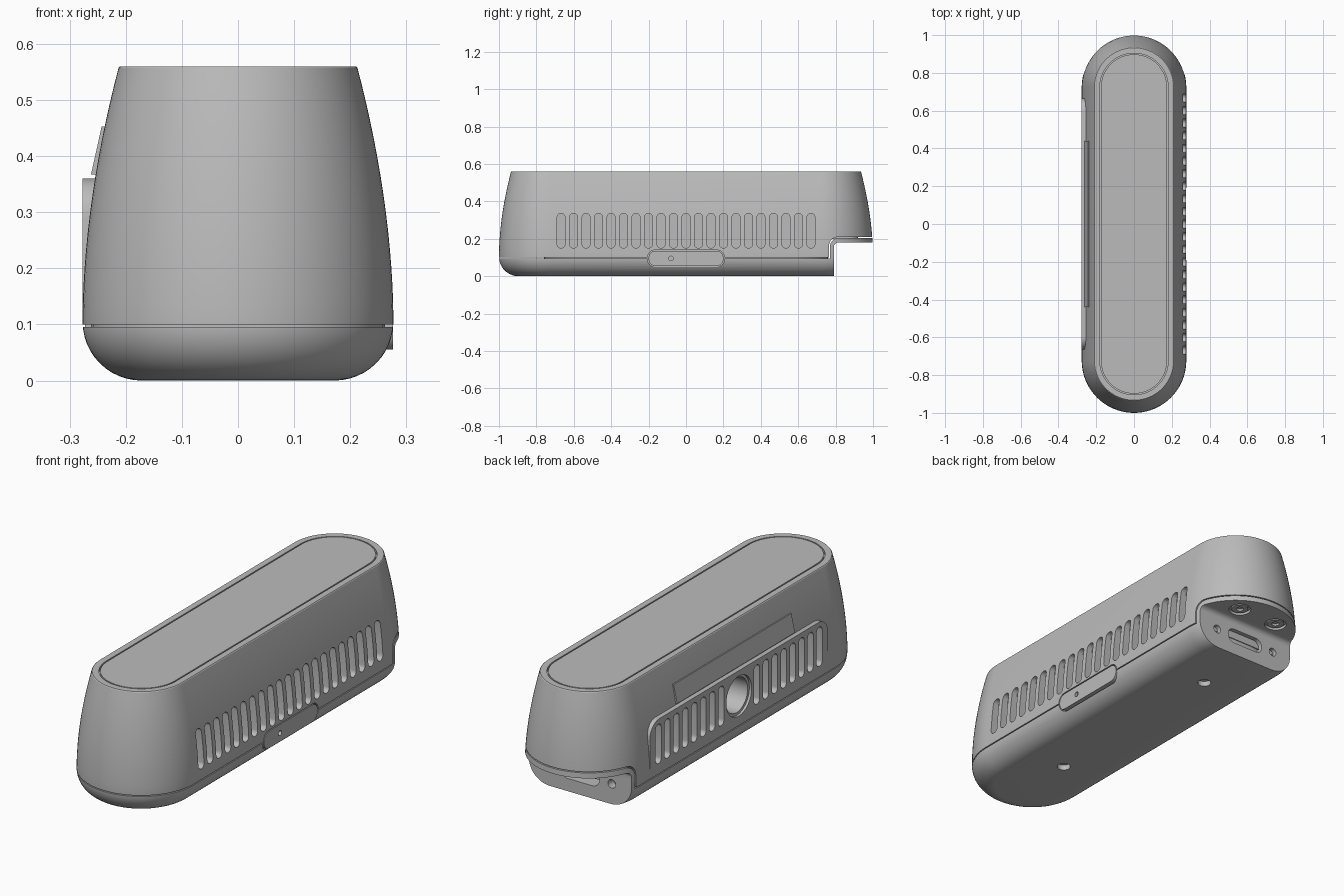
import bpy, bmesh, math

cube = bpy.data.objects.get("Cube")
if cube:
    bpy.data.objects.remove(cube, do_unlink=True)

grey = bpy.data.materials.new("neutral_grey")
grey.use_nodes = True
COLOUR = (0.5, 0.5, 0.5, 1)
grey.diffuse_color = COLOUR
grey.node_tree.nodes["Principled BSDF"].inputs["Base Color"].default_value = COLOUR

STRAIGHT = 0.723   # half length of the straight sides
TOP = 0.56


def make(name, bm):
    bmesh.ops.recalc_face_normals(bm, faces=bm.faces)
    mesh = bpy.data.meshes.new(name)
    bm.to_mesh(mesh)
    bm.free()
    mesh.materials.append(grey)
    obj = bpy.data.objects.new(name, mesh)
    bpy.context.collection.objects.link(obj)
    return obj


def loft(name, rings):
    bm = bmesh.new()
    loops = [[bm.verts.new(p) for p in ring] for ring in rings]
    n = len(loops[0])
    for a, b in zip(loops, loops[1:]):
        for i in range(n):
            j = (i + 1) % n
            bm.faces.new((a[i], a[j], b[j], b[i]))
    bm.faces.new(loops[0])
    bm.faces.new(loops[-1])
    return make(name, bm)


def prism(name, outline, axis, start, end):
    place = {"x": lambda u, v, a: (a, u, v),
             "y": lambda u, v, a: (u, a, v),
             "z": lambda u, v, a: (u, v, a)}[axis]
    return loft(name, [[place(u, v, a) for u, v in outline] for a in (start, end)])


def arc(cu, cv, r, a0, a1, n):
    return [(cu + r * math.cos(math.radians(a0 + (a1 - a0) * i / n)),
             cv + r * math.sin(math.radians(a0 + (a1 - a0) * i / n))) for i in range(n + 1)]


def rounded(cu, cv, hu, hv, r, n=8):
    r = min(r, hu - 0.0005, hv - 0.0005)
    pts = []
    for k, (su, sv) in enumerate(((1, 1), (-1, 1), (-1, -1), (1, -1))):
        pts += arc(cu + su * (hu - r), cv + sv * (hv - r), r, 90 * k, 90 * k + 90, n)
    return pts


def circle(cu, cv, r):
    return arc(cu, cv, r, 0, 360, 32)[:-1]


def stadium(r):
    return arc(0, STRAIGHT, r, 0, 180, 40) + arc(0, -STRAIGHT, r, 180, 360, 40)


def cut(targets, cutter):
    for obj in targets:
        mod = obj.modifiers.new("cut", "BOOLEAN")
        mod.operation, mod.solver, mod.object = "DIFFERENCE", "EXACT", cutter
        bpy.context.view_layer.update()
        graph = bpy.context.evaluated_depsgraph_get()
        mesh = bpy.data.meshes.new_from_object(obj.evaluated_get(graph))
        obj.modifiers.clear()
        obj.data = mesh
    bpy.data.objects.remove(cutter, do_unlink=True)


def shell(name):
    # bowl-shaped bottom edge, then walls leaning gently inward
    profile = [(x, z) for x, z in arc(0.172, 0.105, 0.105, -90, 0, 12)]
    for i in range(1, 15):
        t = i / 14
        profile.append((0.277 - 0.064 * t ** 1.85, 0.105 + (TOP - 0.108) * t))
    profile.append((0.210, TOP))
    return loft(name, [[(x, y, z) for x, y in stadium(r)] for r, z in profile])


def seam(y, low, high):
    corner = arc(y + 0.05, high - 0.05, 0.05, 180, 90, 8)
    return [(-1.3, low), (y, low)] + corner + [(1.3, high)]


# upper housing and base, parted by a narrow stepped seam
housing = shell("upper_housing")
base = shell("base")
cut([housing], prism("cutter", seam(0.764, 0.1, 0.21) + [(1.3, -0.3), (-1.3, -0.3)], "x", -0.5, 0.5))
cut([base], prism("cutter", seam(0.769, 0.095, 0.205) + [(1.3, 0.9), (-1.3, 0.9)], "x", -0.5, 0.5))

# rear notch under the overhang
cut([base], prism("cutter", rounded(1.09, -0.12, 0.3, 0.3, 0.025), "x", -0.5, 0.5))

# filler behind the seam
prism("seam_filler", rounded(0, 0, 0.262, 0.76, 0.2), "z", 0.08, 0.115)
prism("rear_seam_filler", rounded(0, 0.84, 0.17, 0.08, 0.05), "z", 0.2, 0.215)

# top lid in a thin groove
cut([housing], prism("cutter", stadium(0.181), "z", TOP - 0.014, TOP + 0.1))
prism("top_lid", stadium(0.175), "z", TOP - 0.02, TOP)

# flat panel on the right side, rounded at its upper corners
outline = ([(-0.665, 0.1), (0.665, 0.1)] + arc(0.595, 0.29, 0.07, 0, 90, 8)
           + arc(-0.595, 0.29, 0.07, 90, 180, 8))
panel = prism("side_panel", outline, "x", -0.277, -0.235)
prism("label_plate", [(-0.262, 0.367), (-0.243, 0.453), (-0.225, 0.453), (-0.24, 0.367)],
      "y", -0.44, 0.44)

# ventilation slots on both sides
for i in range(-10, 11):
    slot = rounded(i * 0.0668, 0.243, 0.021, 0.093, 0.021, 5)
    cut([housing], prism("cutter", slot, "x", 0.232, 0.4))
    if 2 <= abs(i) <= 9:
        cut([housing, panel], prism("cutter", slot, "x", -0.4, -0.228))

# round socket in the middle of the panel
cut([housing, panel], prism("cutter", circle(0, 0.24, 0.095), "x", -0.4, -0.265))
cut([housing, panel], prism("cutter", circle(0, 0.24, 0.082), "x", -0.4, -0.14))

# small cover across the seam on the left side
cut([housing, base], prism("cutter", rounded(0, 0.095, 0.205, 0.045, 0.04), "x", 0.255, 0.4))
cover = prism("port_cover", rounded(0, 0.095, 0.2, 0.04, 0.036), "x", 0.22, 0.276)
cut([cover], prism("cutter", circle(-0.08, 0.095, 0.012), "x", 0.25, 0.4))

# mounting holes in the underside
for y in (-0.5, 0.5):
    cut([base], prism("cutter", circle(0, y, 0.03), "z", -0.1, 0.025))

# connector opening and side holes in the notch wall
cut([base], prism("cutter", rounded(0, 0.096, 0.1, 0.036, 0.036), "y", 0.7, 0.9))
for x in (-0.165, 0.165):
    cut([base], prism("cutter", circle(x, 0.096, 0.02), "y", 0.75, 0.9))

# recessed screws in the notch ceiling
for side, x in (("right", -0.106), ("left", 0.106)):
    cut([base], prism("cutter", circle(x, 0.88, 0.05), "z", 0.1, 0.193))
    screw = prism(side + "_screw", circle(x, 0.88, 0.038), "z", 0.183, 0.2)
    cut([screw], prism("cutter", circle(x, 0.88, 0.017), "z", 0.1, 0.195))

# smooth curved walls, keep the edges crisp
bpy.ops.object.select_all(action="DESELECT")
for obj in bpy.context.collection.objects:
    if obj.type == "MESH":
        obj.select_set(True)
        bpy.context.view_layer.objects.active = obj
bpy.ops.object.shade_smooth_by_angle(angle=math.radians(30))
